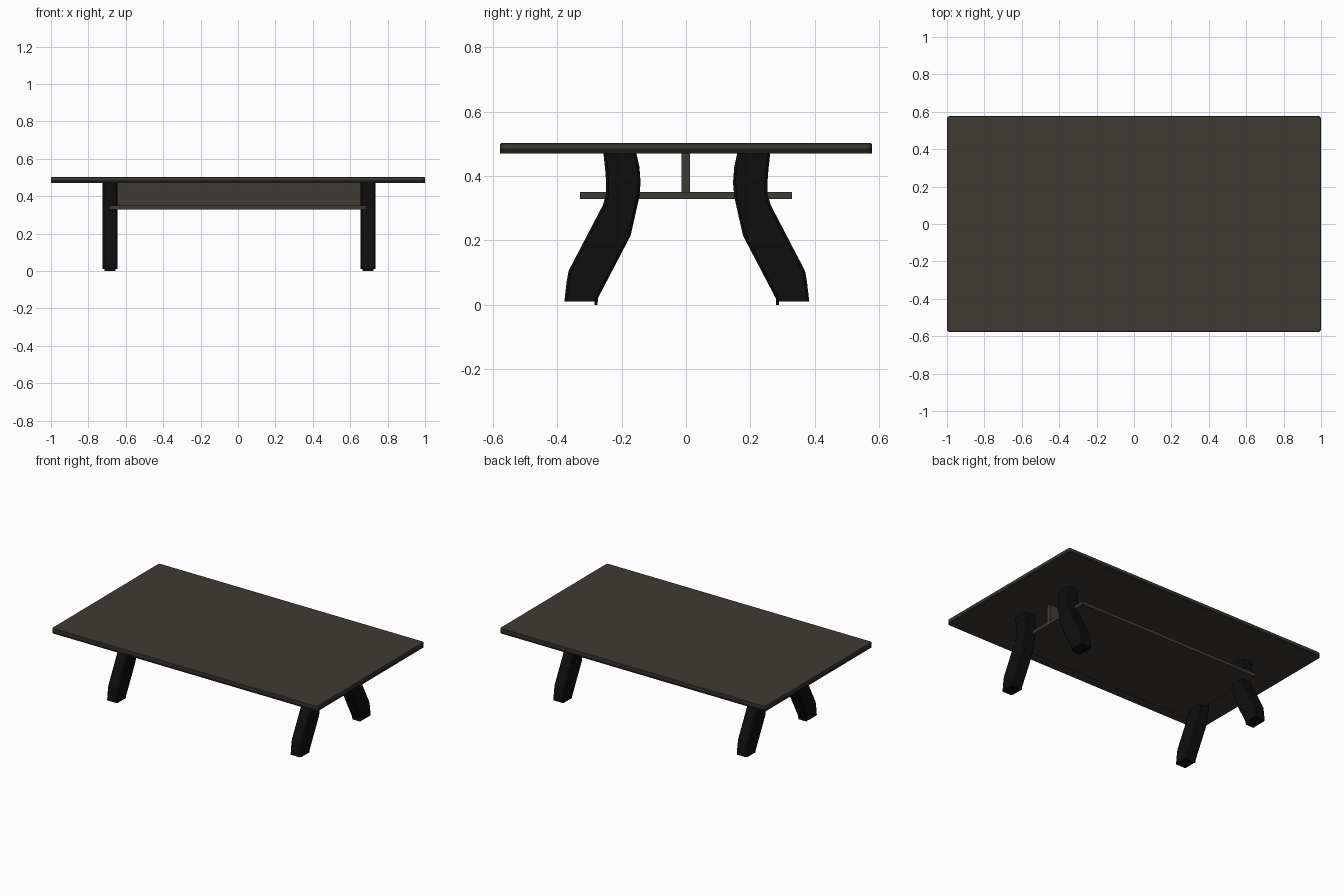
import bpy, bmesh

if "Cube" in bpy.data.objects:
    bpy.data.objects.remove(bpy.data.objects["Cube"])


def material(name, rgb):
    m = bpy.data.materials.new(name)
    m.diffuse_color = (*rgb, 1)
    m.use_nodes = True
    m.node_tree.nodes["Principled BSDF"].inputs["Base Color"].default_value = m.diffuse_color
    return m


brown = material("dark brown", (0.049, 0.041, 0.034))
black = material("black", (0.0045, 0.0045, 0.0045))
edge_dark = material("dark edge", (0.012, 0.012, 0.009))


def finish(name, bm, *mats):
    bmesh.ops.recalc_face_normals(bm, faces=bm.faces[:])
    me = bpy.data.meshes.new(name)
    bm.to_mesh(me)
    bm.free()
    for m in mats:
        me.materials.append(m)
    ob = bpy.data.objects.new(name, me)
    bpy.context.collection.objects.link(ob)
    return ob


def box_bm(x0, x1, y0, y1, z0, z1):
    bm = bmesh.new()
    bmesh.ops.create_cube(bm, size=1)
    for v in bm.verts:
        v.co.x = x0 if v.co.x < 0 else x1
        v.co.y = y0 if v.co.y < 0 else y1
        v.co.z = z0 if v.co.z < 0 else z1
    return bm


def slab(z0, z1):
    # rectangular board with small rounded corners
    bm = box_bm(-1, 1, -0.578, 0.578, z0, z1)
    upright = [e for e in bm.edges if abs(e.verts[0].co.z - e.verts[1].co.z) > 0.001]
    bmesh.ops.bevel(bm, geom=upright, offset=0.018, segments=3, profile=0.5, affect='EDGES')
    return bm


# Tabletop: upper layer with a fine eased rim
bm = slab(0.485, 0.503)
rim = [e for e in bm.edges if all(v.co.z > 0.502 for v in e.verts)]
bmesh.ops.bevel(bm, geom=rim, offset=0.004, segments=1, affect='EDGES')
finish("tabletop", bm, brown)

# Lower layer: dark edge, brown underside
bm = slab(0.470, 0.485)
bm.normal_update()
for f in bm.faces:
    f.material_index = 1 if abs(f.normal.z) < 0.5 else 0
finish("tabletop_lower_layer", bm, brown, edge_dark)

# Shelf and central upright board
finish("shelf", box_bm(-0.69, 0.685, -0.33, 0.33, 0.329, 0.35), brown)
finish("centre_board", box_bm(-0.685, 0.68, -0.014, 0.012, 0.35, 0.47), brown)

# Curved legs: side profile (y, z) extruded along x
profile = [(0.262, 0.475), (0.256, 0.42), (0.253, 0.38), (0.253, 0.345), (0.263, 0.31),
           (0.37, 0.105), (0.376, 0.07), (0.383, 0.01), (0.279, 0.01),
           (0.279, 0.02), (0.177, 0.215), (0.15, 0.335),
           (0.146, 0.38), (0.15, 0.43), (0.16, 0.475)]


def leg(name, xc, side):
    bm = bmesh.new()
    w = 0.04
    pts = [(y - 0.0025 if side > 0 else -(y - 0.0025), z) for y, z in profile]
    pts = [(y + 0.0025, z) for y, z in pts]
    face = bm.faces.new([bm.verts.new((xc - w, y, z)) for y, z in pts])
    ext = bmesh.ops.extrude_face_region(bm, geom=[face])
    for v in ext["geom"]:
        if isinstance(v, bmesh.types.BMVert):
            v.co.x += 2 * w
    bmesh.ops.recalc_face_normals(bm, faces=bm.faces[:])
    # chamfer the long edges
    rims = [e for e in bm.edges if abs(e.verts[0].co.x - e.verts[1].co.x) < 0.001
            and max(v.co.z for v in e.verts) > 0.015 and min(v.co.z for v in e.verts) < 0.47]
    bmesh.ops.bevel(bm, geom=rims, offset=0.008, segments=1, affect='EDGES', clamp_overlap=True)
    finish(name, bm, black)
    # small foot at the inner heel
    ys = sorted((0.0025 + side * 0.277, 0.0025 + side * 0.286))
    finish(name + "_foot", box_bm(xc - 0.03, xc + 0.03, *ys, 0, 0.02), black)


for xn, xc in (("left", -0.685), ("right", 0.695)):
    for yn, s in (("front", -1), ("back", 1)):
        leg(f"{yn}_{xn}_leg", xc, s)
